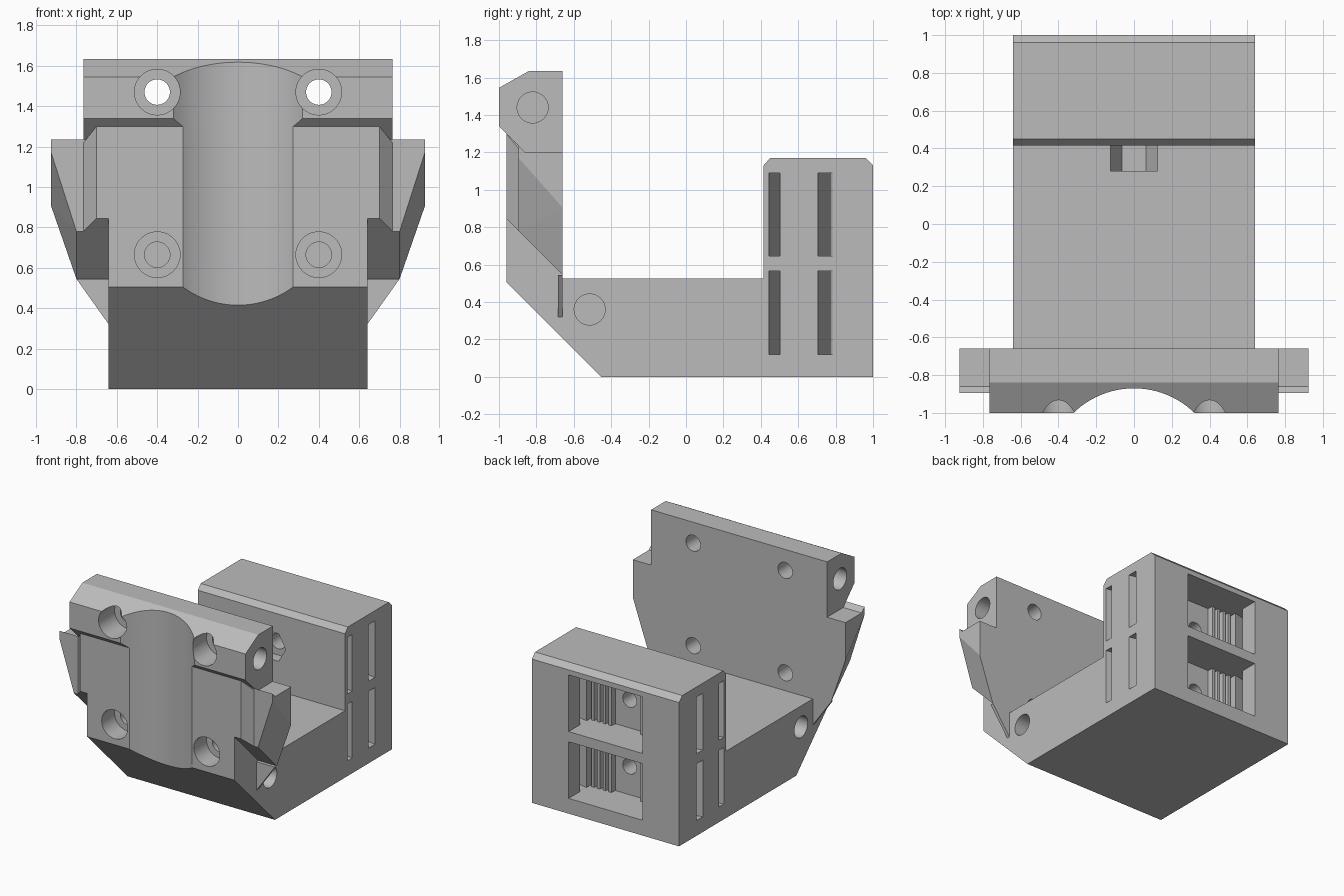
import bpy, bmesh, math
from mathutils import Vector

cube = bpy.data.objects.get("Cube")
if cube:
    bpy.data.objects.remove(cube, do_unlink=True)

grey = bpy.data.materials.new("plain_grey")
grey.use_nodes = True
COLOUR = (0.5, 0.5, 0.5, 1)
grey.diffuse_color = COLOUR
grey.node_tree.nodes["Principled BSDF"].inputs["Base Color"].default_value = COLOUR


def finish(bm, name):
    bmesh.ops.recalc_face_normals(bm, faces=bm.faces)
    mesh = bpy.data.meshes.new(name)
    bm.to_mesh(mesh)
    bm.free()
    mesh.materials.append(grey)
    ob = bpy.data.objects.new(name, mesh)
    bpy.context.collection.objects.link(ob)
    return ob


def prism(name, profile, axis, lo, hi):
    """Extrude a 2D profile along one axis."""
    place = {"x": lambda a, b, t: (t, a, b),
             "y": lambda a, b, t: (a, t, b),
             "z": lambda a, b, t: (a, b, t)}[axis]
    bm = bmesh.new()
    face = bm.faces.new([bm.verts.new(place(a, b, lo)) for a, b in profile])
    out = bmesh.ops.extrude_face_region(bm, geom=[face])
    moved = [v for v in out["geom"] if isinstance(v, bmesh.types.BMVert)]
    bmesh.ops.translate(bm, verts=moved, vec=Vector(place(0, 0, hi - lo)))
    return finish(bm, name)


def hull(name, points, side=1):
    """Convex solid round a few corner points, mirrored by side."""
    bm = bmesh.new()
    for x, y, z in points:
        bm.verts.new((x * side, y, z))
    bmesh.ops.convex_hull(bm, input=bm.verts)
    bmesh.ops.dissolve_limit(bm, angle_limit=0.01, verts=bm.verts, edges=bm.edges)
    return finish(bm, name)


def box(name, x, y, z):
    return hull(name, [(a, b, c) for a in x for b in y for c in z])


def ring(a, b, r, n=40):
    return [(a + r * math.cos(math.tau * i / n), b + r * math.sin(math.tau * i / n))
            for i in range(n)]


def cut(ob, cutters):
    for c in cutters:
        c.hide_render = True
        mod = ob.modifiers.new("cut", "BOOLEAN")
        mod.operation, mod.solver, mod.object = "DIFFERENCE", "EXACT", c
    graph = bpy.context.evaluated_depsgraph_get()
    mesh = bpy.data.meshes.new_from_object(ob.evaluated_get(graph))
    ob.modifiers.clear()
    ob.data = mesh
    for c in cutters:
        bpy.data.objects.remove(c, do_unlink=True)
    bpy.ops.object.select_all(action="DESELECT")
    ob.select_set(True)
    bpy.context.view_layer.objects.active = ob
    bpy.ops.object.shade_smooth_by_angle(angle=math.radians(25))


def channel():
    return prism("channel_cutter", ring(0, -1.329, 0.459, 96), "z", -0.2, 2)


def screw_holes(z):
    holes = []
    for x in (-0.4, 0.4):
        holes.append(prism("bore_cutter", ring(x, z, 0.113), "y", -1.2, -0.80))
        holes.append(prism("screw_cutter", ring(x, z, 0.063), "y", -0.9, -0.5))
    return holes


def side_holes(y, z, outer):
    return [prism("side_cutter", ring(y, z, 0.083), "x", *sorted((s * (outer - 0.2), s * (outer + 0.1))))
            for s in (-1, 1)]


# Body: floor, rear tower and front plate in one side profile
body = prism("body", [(-0.455, 0), (1, 0), (1, 1.13), (0.96, 1.17), (0.45, 1.17),
                      (0.415, 1.13), (0.415, 0.525), (-0.66, 0.525), (-0.66, 1.3),
                      (-0.96, 1.3), (-0.96, 0.505)], "x", -0.64, 0.64)
cutters = [channel()] + screw_holes(0.665) + side_holes(-0.515, 0.36, 0.64)

# Belt windows, side slots and nut traps, one set per level
levels = ((0.12, 0.565), (0.645, 1.09))
for z in levels:
    mid = sum(z) / 2
    cutters.append(box("window_cutter", (-0.32, 0.32), (0.70, 1.1), z))
    for near, far in ((0.70, 0.78), (0.44, 0.50)):
        skew = far - near
        for s in (-1, 1):
            slot = [(0.66, y, h) for y in (near, far) for h in z]
            slot += [(0.31, y + skew, h) for y in (near, far) for h in z]
            cutters.append(hull("slot_cutter", slot, s))
    front = 0.28 if mid < 0.5 else 0.3
    cutters.append(prism("nut_cutter", ring(0, mid, 0.125, 6), "y", front, 0.5))
    cutters.append(prism("bolt_cutter", ring(0, mid, 0.06), "y", 0.45, 0.8))
cutters.append(box("nut_access_cutter", (-0.125, 0.125), (0.28, 0.415), (0.34, 0.6)))
cut(body, cutters)

# Belt teeth inside the windows
for lo, hi in levels:
    for s in (-1, 1):
        for i in range(4):
            x = s * (0.14 + i * 0.05)
            prism("belt_tooth", [(x - 0.017, 0.69), (x - 0.012, 0.745),
                                 (x + 0.012, 0.745), (x + 0.017, 0.69)], "z", lo, hi)

# Top bar
bar = prism("top_bar", [(-1, 1.34), (-1, 1.545), (-0.84, 1.635), (-0.66, 1.635),
                        (-0.66, 1.2), (-0.86, 1.2)], "x", -0.765, 0.765)
cut(bar, [channel()] + screw_holes(1.47) + side_holes(-0.82, 1.44, 0.765))

# Side flanks, wings and gussets
for s in (-1, 1):
    flank = []
    for x, y in ((0.55, -0.96), (0.70, -0.96), (0.765, -0.895), (0.765, -0.66), (0.55, -0.66)):
        flank += [(x, y, 1.3 if y < -0.9 else 1.22), (x, y, -0.115 - y)]
    hull("flank", flank, s)
    hull("wing", [(0.7, -0.895, 1.2), (0.925, -0.895, 1.2), (0.925, -0.895, 1.17),
                  (0.80, -0.895, 0.78), (0.7, -0.895, 0.78), (0.7, -0.66, 1.2),
                  (0.925, -0.66, 1.2), (0.925, -0.66, 0.905), (0.80, -0.66, 0.545),
                  (0.62, -0.66, 0.545)], s)
    hull("wing_lip", [(x, y, z) for x in (0.7, 0.925)
                      for y, z in ((-0.895, 1.235), (-0.895, 1.2), (-0.86, 1.2))], s)
    hull("gusset", [(x, y, z) for y in (-0.685, -0.66)
                    for x, z in ((0.6, 0.32), (0.64, 0.32), (0.80, 0.545), (0.6, 0.545))], s)
